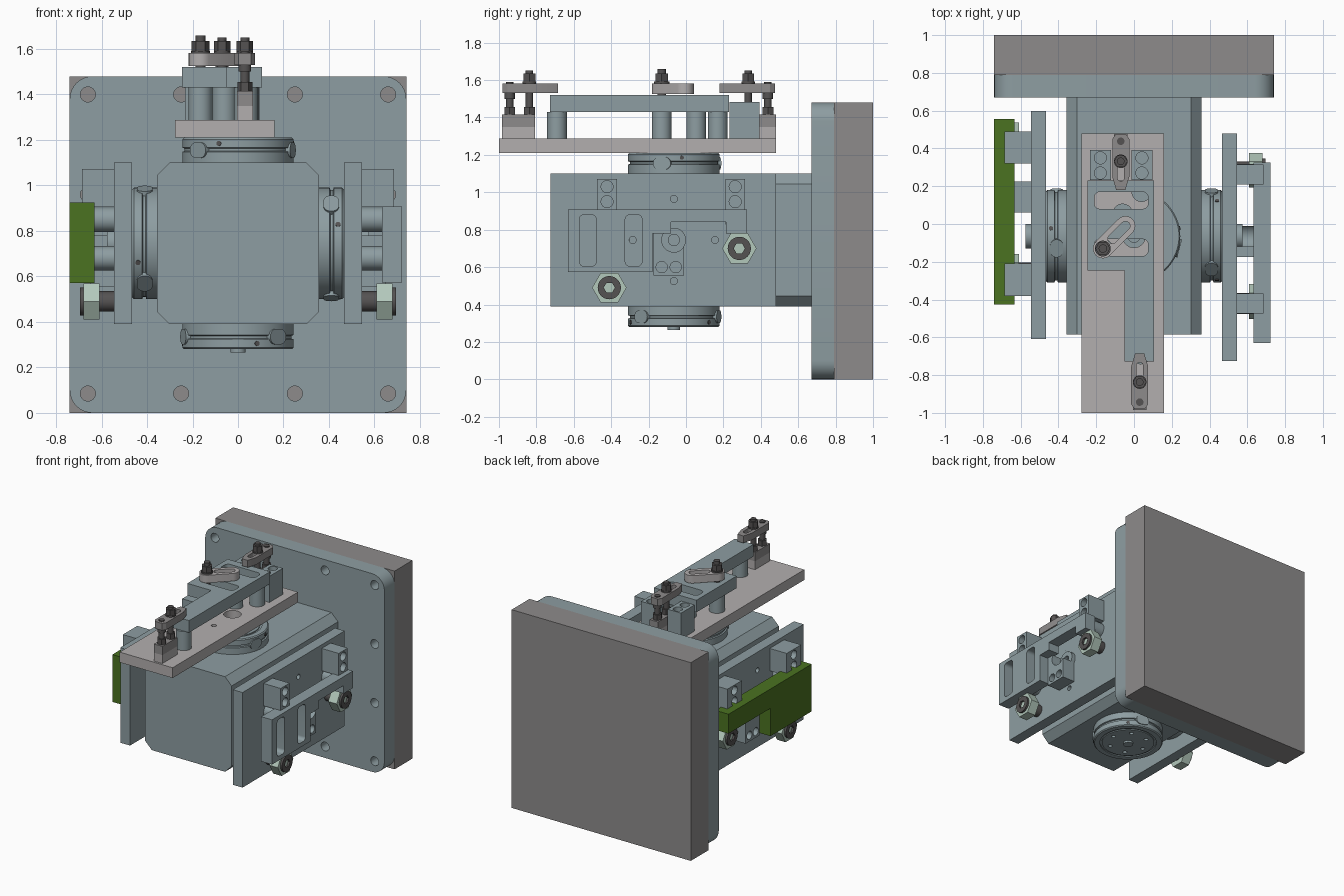
import bpy, bmesh
from math import pi, cos, sin, atan2, radians
from mathutils import Matrix, Vector

if "Cube" in bpy.data.objects:
    bpy.data.objects.remove(bpy.data.objects["Cube"])

def mat(name, *c):
    m = bpy.data.materials.new(name)
    m.diffuse_color = (*c, 1)
    m.use_nodes = True
    m.node_tree.nodes["Principled BSDF"].inputs["Base Color"].default_value = m.diffuse_color
    return m

STEEL = mat("blue_grey", 0.27, 0.34, 0.36)
LIGHT = mat("light_grey", 0.45, 0.43, 0.43)
GREY = mat("grey", 0.27, 0.26, 0.26)
DARK = mat("dark_grey", 0.09, 0.085, 0.085)
GREEN = mat("green", 0.07, 0.17, 0.015)
PALE = mat("pale_green", 0.45, 0.58, 0.50)

# 2D outlines
def circ(u, v, r, n=32, a0=0.0):
    return [(u + r * cos(a0 + 2 * pi * i / n), v + r * sin(a0 + 2 * pi * i / n)) for i in range(n)]

def rect(u0, v0, u1, v1, r=0.0, n=8):
    if not r:
        return [(u0, v0), (u1, v0), (u1, v1), (u0, v1)]
    out = []
    for k, (u, v) in enumerate([(u1 - r, v1 - r), (u0 + r, v1 - r), (u0 + r, v0 + r), (u1 - r, v0 + r)]):
        out += [(u + r * cos((k + i / n) * pi / 2), v + r * sin((k + i / n) * pi / 2)) for i in range(n + 1)]
    return out

def capsule(u0, v0, u1, v1, r, n=12):
    t = atan2(v1 - v0, u1 - u0) - pi / 2
    out = [(u1 + r * cos(t + pi * i / n), v1 + r * sin(t + pi * i / n)) for i in range(n + 1)]
    return out + [(u0 - r * cos(t + pi * i / n), v0 - r * sin(t + pi * i / n)) for i in range(n + 1)]

def finish(name, bm, col):
    bmesh.ops.recalc_face_normals(bm, faces=bm.faces)
    me = bpy.data.meshes.new(name)
    bm.to_mesh(me)
    bm.free()
    me.materials.append(col)
    o = bpy.data.objects.new(name, me)
    bpy.context.collection.objects.link(o)
    return o

def extrude(polys, axis, a, b):
    place = {'x': lambda u, v, w: (w, u, v), 'y': lambda u, v, w: (u, w, v), 'z': lambda u, v, w: (u, v, w)}[axis]
    bm = bmesh.new()
    for p in polys:
        lo = [bm.verts.new(place(u, v, a)) for u, v in p]
        hi = [bm.verts.new(place(u, v, b)) for u, v in p]
        bm.faces.new(lo)
        bm.faces.new(hi)
        for i in range(len(p)):
            j = (i + 1) % len(p)
            bm.faces.new((lo[i], lo[j], hi[j], hi[i]))
    return bm

def cut(o, axis, a, b, polys):
    c = finish("cutter", extrude(polys, axis, a, b), o.data.materials[0])
    m = o.modifiers.new("cut", 'BOOLEAN')
    m.operation, m.object, m.solver = 'DIFFERENCE', c, 'EXACT'
    dg = bpy.context.evaluated_depsgraph_get()
    o.data = bpy.data.meshes.new_from_object(o.evaluated_get(dg))
    o.modifiers.clear()
    bpy.data.objects.remove(c)

def prism(name, poly, axis, a, b, col=STEEL, holes=()):
    o = finish(name, extrude([poly], axis, a, b), col)
    if holes:
        cut(o, axis, min(a, b) - 0.02, max(a, b) + 0.02, holes)
    return o

# wall plate, flange and column
prism("wall_plate", rect(-0.74, 0, 0.74, 1.48), 'y', 0.79, 1.0, GREY)
bolt_holes = [circ(x, z, 0.033) for x in (-0.66, 0.66) for z in (0.085, 0.52, 0.96, 1.4)]
bolt_holes += [circ(x, z, 0.033) for x in (-0.25, 0.25) for z in (0.085, 1.4)]
prism("flange", rect(-0.74, 0, 0.74, 1.48, 0.1), 'y', 0.67, 0.79, STEEL, bolt_holes)
c = 0.055
prism("column", [(-0.357 + c, 0.39), (0.357 - c, 0.39), (0.357, 0.39 + c), (0.357, 1.1 - c), (0.357 - c, 1.1),
                 (-0.357 + c, 1.1), (-0.357, 1.1 - c), (-0.357, 0.39 + c)], 'y', -0.585, 0.675)

# rotary couplings: one turned disc, placed on four sides of the column
CY, CZ = -0.065, 0.745
profile = [(0.245, 0.355), (0.245, 0.403), (0.235, 0.406), (0.235, 0.418), (0.245, 0.421), (0.245, 0.458),
           (0.238, 0.465), (0.2, 0.465), (0.2, 0.458), (0.185, 0.458), (0.185, 0.465), (0.034, 0.465), (0.034, 0.48)]
bm = bmesh.new()
N = 64
rings = [[bm.verts.new((r * cos(2 * pi * i / N), r * sin(2 * pi * i / N), z)) for i in range(N)] for r, z in profile]
for p, q in zip(rings, rings[1:]):
    for i in range(N):
        bm.faces.new((p[i], p[(i + 1) % N], q[(i + 1) % N], q[i]))
bm.faces.new(rings[0])
bm.faces.new(rings[-1])
disc = finish("coupling_top", bm, STEEL)
cut(disc, 'z', 0.44, 0.5, [circ(0.135 * cos(k * pi / 3), 0.135 * sin(k * pi / 3), 0.015, 16) for k in range(6)])
lock = prism("lock_pin", capsule(-0.015, 0.41, 0.015, 0.41, 0.034), 'x', 0.19, 0.25)
rim = prism("rim_screw", circ(0, 0.44, 0.011, 16), 'x', 0.2, 0.249, DARK)
for k, side in enumerate(("top", "right", "bottom", "left")):
    base = Matrix.Translation((0, CY, CZ)) @ Matrix.Rotation(k * pi / 2, 4, 'Y')
    o = disc if k == 0 else bpy.data.objects.new("coupling_" + side, disc.data)
    if k:
        bpy.context.collection.objects.link(o)
    o.matrix_world = base
    for j, a in enumerate((-15, -135, 105)):
        for src, da in ((lock, 0), (rim, 25)):
            p = bpy.data.objects.new(f"{src.name}_{side}_{j}", src.data)
            bpy.context.collection.objects.link(p)
            p.matrix_world = base @ Matrix.Rotation(radians(a + da), 4, 'Z')
bpy.data.objects.remove(lock)
bpy.data.objects.remove(rim)

# side fixtures: plate, screw blocks, posts, support and hex stops
def side_fixture(tag, s, y0, y1, blocks, bw, support, stops):
    def px(name, poly, a, b, col=STEEL, holes=()):
        return prism(f"{tag}_{name}", poly, 'x', s * a, s * b, col, holes)
    dowels = [circ(CY + dy, CZ + dz, 0.019, 16) for dy, dz in ((0.22, 0), (-0.22, 0), (0, 0.22), (0, -0.22))]
    px("plate", rect(y0, 0.39, y1, 1.1), 0.465, 0.545, STEEL, dowels + [circ(CY, CZ, 0.045)])
    px("bushing", circ(CY, CZ, 0.065), 0.545, 0.575, STEEL, [circ(CY, CZ, 0.03)])
    for i, y in enumerate(blocks):
        b = px(f"block_{i}", rect(y - bw, 0.905, y + bw, 1.072), 0.545, 0.685)
        cut(b, 'x', s * 0.64, s * 0.7, [circ(y, z, 0.032) for z in (0.95, 1.03)])
        px(f"upper_post_{i}", circ(y, 0.85, 0.055), 0.545, 0.635)
    px("lower_post", circ(blocks[0], 0.68, 0.053), 0.545, 0.635)
    b = px("support", rect(support, 0.555, support + 0.165, 0.78), 0.545, 0.65)
    cut(b, 'x', s * 0.61, s * 0.7, [circ(support + d, 0.6, 0.03) for d in (0.045, 0.12)])
    cut(b, 'x', s * 0.5, s * 0.7, [circ(CY, CZ, 0.065)])
    for i, (y, z) in enumerate(stops):
        px(f"stop_shaft_{i}", circ(y, z, 0.045), 0.545, 0.61, DARK)
        px(f"hex_stop_{i}", circ(y, z, 0.092, 6), 0.61, 0.68, PALE)
        px(f"stop_head_{i}", circ(y, z, 0.062), 0.68, 0.695, DARK, [circ(y, z, 0.03, 6)])

side_fixture("right", 1, -0.725, 0.48, (-0.422, 0.263), 0.053, -0.175, ((-0.41, 0.49), (0.285, 0.7)))
side_fixture("left", -1, -0.61, 0.597, (-0.295, 0.405), 0.085, 0.06, ((-0.25, 0.49), (0.445, 0.7)))

# workpiece bars held on the sides
prism("right_bar", [(-0.63, 0.573), (-0.178, 0.573), (-0.178, 0.78), (-0.08, 0.78), (-0.08, 0.84), (0.215, 0.84),
                    (0.215, 0.78), (0.325, 0.78), (0.325, 0.907), (-0.63, 0.907)], 'x', 0.633, 0.722, STEEL,
      [rect(y, 0.605, y + 0.09, 0.88, 0.025) for y in (-0.57, -0.325)])
prism("left_bar", [(-0.425, 0.572), (0.06, 0.572), (0.06, 0.78), (0.555, 0.78), (0.555, 0.925), (-0.425, 0.925)],
      'x', -0.74, -0.632, GREEN)

# top fixture: base plate, posts, stepped workpiece and screw blocks
prism("top_plate", rect(-0.277, -1.0, 0.16, 0.48), 'z', 1.21, 1.287, LIGHT,
      [circ(0, CY, 0.06), circ(0, CY - 0.22, 0.018, 16)])
for i, (x, y) in enumerate(((0.035, -0.69), (-0.165, -0.13), (-0.06, 0.055), (0.04, 0.17))):
    prism(f"top_post_{i}", circ(x, y, 0.053), 'z', 1.287, 1.43)
prism("top_bar", [(-0.247, -0.245), (-0.05, -0.245), (-0.05, -0.727), (0.105, -0.727), (0.105, 0.23), (-0.247, 0.23)],
      'z', 1.43, 1.52, STEEL, [rect(-0.21, 0.08, 0.075, 0.17, 0.03), rect(-0.21, -0.17, 0.075, -0.08, 0.03)])
for i, x in enumerate((-0.178, 0.042)):
    b = prism(f"top_block_{i}", rect(x - 0.055, 0.232, x + 0.055, 0.392), 'z', 1.287, 1.482)
    cut(b, 'z', 1.44, 1.5, [circ(x, y, 0.032) for y in (0.27, 0.35)])

# diagonal strap clamp
prism("strap", capsule(-0.165, -0.13, -0.045, -0.01, 0.052), 'z', 1.525, 1.582, LIGHT,
      [capsule(-0.115, -0.08, -0.045, -0.01, 0.024)])
prism("strap_stud", circ(-0.165, -0.13, 0.022, 20), 'z', 1.43, 1.66, DARK)
prism("strap_washer", circ(-0.165, -0.13, 0.042), 'z', 1.582, 1.592, DARK)
prism("strap_nut", circ(-0.165, -0.13, 0.039, 6), 'z', 1.592, 1.635, DARK)

# toe clamps at both ends, from outer end y0 inward along s
def toe_clamp(tag, x, y0, s):
    Y = lambda d: y0 + s * d
    def pz(name, poly, a, b, col=DARK, holes=()):
        return prism(f"{tag}_{name}", poly, 'z', a, b, col, holes)
    pz("riser_base", rect(x - 0.035, Y(0), x + 0.035, Y(0.178)), 1.287, 1.35, LIGHT)
    pz("riser_top", rect(x - 0.035, Y(0), x + 0.035, Y(0.178)), 1.35, 1.415, GREY)
    half = [(0.028, 0.005), (0.045, 0.03), (0.045, 0.23), (0.024, 0.3)]
    outline = [(x + w, Y(d)) for w, d in half] + [(x - w, Y(d)) for w, d in reversed(half)]
    pz("arm", outline, 1.53, 1.583, GREY, [capsule(x, Y(0.19), x, Y(0.235), 0.018)])
    for name, d, top in (("heel", 0.042, 1.59), ("stud", 0.148, 1.65)):
        pz(name, circ(x, Y(d), 0.02, 20), 1.415, top)
        pz(name + "_lower_nut", circ(x, Y(d), 0.033, 6), 1.415, 1.455)
    pz("heel_collar", circ(x, Y(0.042), 0.028), 1.5, 1.53)
    pz("washer", circ(x, Y(0.148), 0.036), 1.583, 1.592)
    pz("nut", circ(x, Y(0.148), 0.036, 6), 1.592, 1.635)

toe_clamp("front_clamp", 0.03, -0.985, 1)
toe_clamp("back_clamp", -0.07, 0.48, -1)

# smooth the round parts, keep edges sharp
bpy.ops.object.select_all(action='SELECT')
bpy.context.view_layer.objects.active = disc
bpy.ops.object.shade_smooth_by_angle(angle=radians(30))
